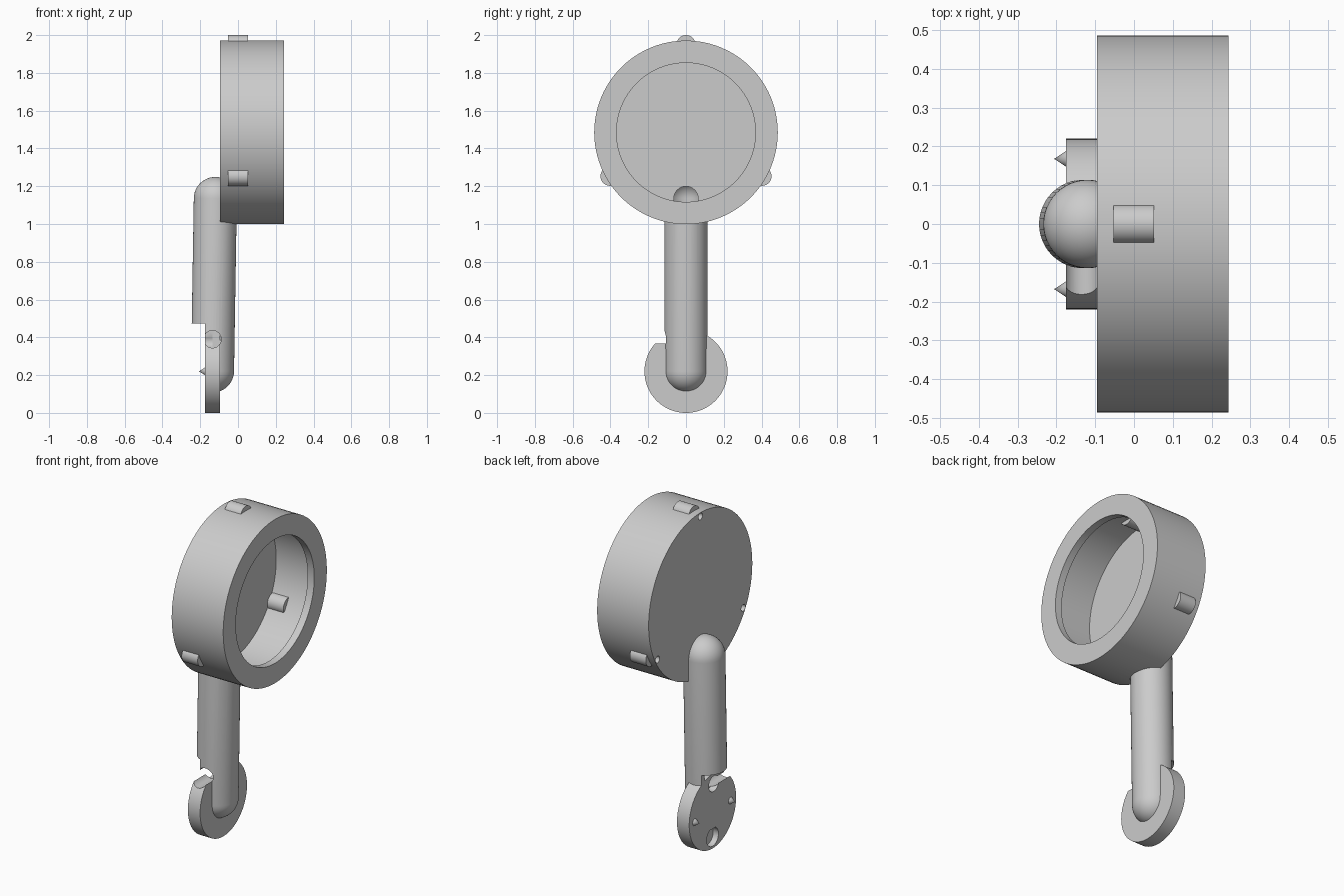
import bpy, bmesh, math
from mathutils import Vector

if "Cube" in bpy.data.objects:
    bpy.data.objects.remove(bpy.data.objects["Cube"])

GREY = (0.6, 0.6, 0.6, 1)
grey = bpy.data.materials.new("plain grey")
grey.use_nodes = True
grey.diffuse_color = GREY
grey.node_tree.nodes["Principled BSDF"].inputs["Base Color"].default_value = GREY


def finish(name, bm):
    bmesh.ops.recalc_face_normals(bm, faces=bm.faces)
    mesh = bpy.data.meshes.new(name)
    bm.to_mesh(mesh)
    bm.free()
    mesh.materials.append(grey)
    ob = bpy.data.objects.new(name, mesh)
    bpy.context.collection.objects.link(ob)
    return ob


def revolve(name, profile, start, axis, steps=64):
    """Spin (distance along axis, radius) points around an axis."""
    axis = Vector(axis).normalized()
    side = axis.orthogonal().normalized()
    start = Vector(start)
    bm = bmesh.new()
    verts = [bm.verts.new(start + axis * d + side * r) for d, r in profile]
    edges = [bm.edges.new(pair) for pair in zip(verts, verts[1:])]
    bmesh.ops.spin(bm, geom=verts + edges, cent=start, axis=axis,
                   angle=math.tau, steps=steps)
    bmesh.ops.remove_doubles(bm, verts=bm.verts, dist=1e-5)
    return finish(name, bm)


def cylinder(name, start, axis, length, radius, steps=32):
    return revolve(name, [(0, 0), (0, radius), (length, radius), (length, 0)],
                   start, axis, steps)


def capsule(name, a, b, radius, rings=12):
    a, b = Vector(a), Vector(b)
    length = (b - a).length
    arc = [i * math.pi / 2 / rings for i in range(rings + 1)]
    low = [(-radius * math.cos(t), radius * math.sin(t)) for t in arc]
    high = [(length - d, r) for d, r in reversed(low)]
    low[0], high[-1] = (-radius, 0), (length + radius, 0)
    return revolve(name, low + high, a, b - a, 48)


def box(name, low, high):
    bm = bmesh.new()
    bmesh.ops.create_cube(bm, size=1)
    for v in bm.verts:
        v.co = [lo + (c + 0.5) * (hi - lo) for c, lo, hi in zip(v.co, low, high)]
    return finish(name, bm)


def cut(target, cutters):
    bpy.context.view_layer.objects.active = target
    for c in cutters:
        mod = target.modifiers.new("cut", 'BOOLEAN')
        mod.operation, mod.solver, mod.object = 'DIFFERENCE', 'EXACT', c
        bpy.ops.object.modifier_apply(modifier=mod.name)


X = (1, 0, 0)
CUP_Z, PEG_R = 1.485, 0.464
BACK, FACE, FLOOR = -0.095, -0.175, -0.057
CAVITY_R, LIP_X, RIM_X = 0.44, 0.2, 0.243

# Round cup with a retaining lip at its open end
profile = [(BACK, 0), (BACK, 0.486), (RIM_X, 0.486), (RIM_X, 0.368),
           (LIP_X, 0.368), (LIP_X, CAVITY_R), (FLOOR, CAVITY_R), (FLOOR, 0)]
cup = revolve("cup", profile, (0, 0, CUP_Z), X, 96)

# Three pegs through the cup wall, each with a pin hole from the back
pegs, holes = [], []
for i in range(3):
    angle = math.tau * i / 3
    y, z = PEG_R * math.sin(angle), CUP_Z + PEG_R * math.cos(angle)
    pegs.append(cylinder("peg_%d" % (i + 1), (-0.053, y, z), X, 0.105, 0.051))
    holes.append(cylinder("pin_hole", (-0.12, y, z), X, 0.12, 0.02, 20))
for peg in pegs:
    cut(peg, holes)

# Hollow handle whose bore opens through the cup floor
TOP = (-0.12, 0, 1.135)
handle = capsule("handle", (-0.135, 0, 0.222), TOP, 0.114)
bore = capsule("bore", (-0.131, 0, 0.46), TOP, 0.09)
cavity = cylinder("cavity", (FLOOR, 0, CUP_Z), X, LIP_X - FLOOR, CAVITY_R, 96)
cut(cup, holes + [bore])

# Disc at the foot of the handle
disc = cylinder("foot_disc", (FACE, 0, 0.22), X, BACK - FACE, 0.22, 80)

# Flat relief on the handle, sideways groove and two pockets
relief = box("relief", (-0.4, -0.3, -0.1), (FACE, 0.3, 0.474))
groove = cylinder("groove", (-0.135, -0.3, 0.39), (0, 1, 0), 0.33, 0.046)
upper_pocket = cylinder("upper_pocket", (-0.2, -0.01, 0.38), X, 0.065, 0.046)
lower_pocket = cylinder("lower_pocket", (-0.2, 0, 0.068), X, 0.06, 0.055)
cut(handle, [bore, cavity, relief, groove, upper_pocket])
cut(disc, [groove, upper_pocket, lower_pocket])

# Locating points on the disc face
for side, y in (("left", -0.168), ("right", 0.168)):
    revolve(side + "_point", [(0, 0), (0, 0.021), (0.032, 0)],
            (FACE + 0.001, y, 0.22), (-1, 0, 0), 24)

for helper in holes + [bore, cavity, relief, groove, upper_pocket, lower_pocket]:
    bpy.data.objects.remove(helper)

# Smooth round surfaces, crisp edges
bpy.ops.object.select_all(action='DESELECT')
for ob in bpy.context.collection.objects:
    if ob.type == 'MESH':
        ob.select_set(True)
        bpy.context.view_layer.objects.active = ob
bpy.ops.object.shade_smooth_by_angle(angle=math.radians(30))
